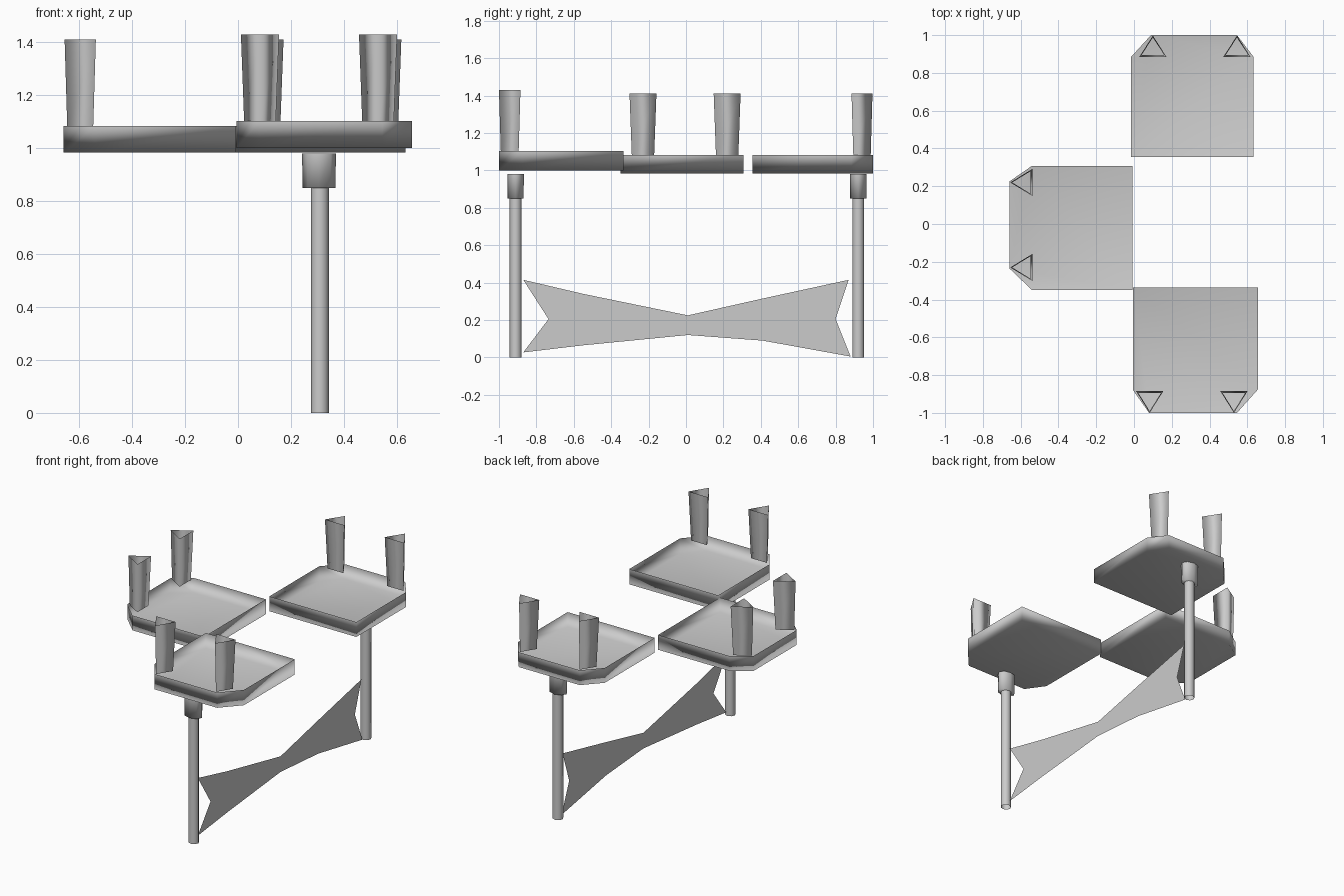
import bpy, math

if "Cube" in bpy.data.objects:
    bpy.data.objects.remove(bpy.data.objects["Cube"])


def mesh_object(name, verts, faces, smooth=False):
    me = bpy.data.meshes.new(name)
    me.from_pydata(verts, [], faces)
    me.update()
    for p in me.polygons:
        p.use_smooth = smooth
    ob = bpy.data.objects.new(name, me)
    bpy.context.collection.objects.link(ob)
    return ob


def loft(name, low, high, z0, z1, floor=False):
    # joins two counter-clockwise outlines, optionally closing the bottom
    n = len(low)
    verts = [(x, y, z0) for x, y in low] + [(x, y, z1) for x, y in high]
    faces = [(i, (i + 1) % n, n + (i + 1) % n, n + i) for i in range(n)]
    if floor:
        faces.append(tuple(range(n - 1, -1, -1)))
    return mesh_object(name, verts, faces, smooth=True)


def ellipse(cx, cy, rx, ry, n=8):
    return [(cx + rx * math.cos(2 * math.pi * i / n),
             cy + ry * math.sin(2 * math.pi * i / n)) for i in range(n)]


def post(name, tri, z0, z1):
    # open three-sided tube, narrower at the foot
    cx = (min(p[0] for p in tri) + max(p[0] for p in tri)) / 2
    cy = (min(p[1] for p in tri) + max(p[1] for p in tri)) / 2
    low = [(cx + (x - cx) * 0.83, cy + (y - cy) * 0.83) for x, y in tri]
    loft(name, low, tri, z0, z1)


# Open seat trays with two clipped outer corners
seats = {
    "front": ([(-0.005, -0.335), (-0.005, -0.88), (0.08, -1), (0.545, -1),
               (0.657, -0.875), (0.657, -0.335)], 1.0, 1.103),
    "back": ([(-0.015, 0.355), (0.633, 0.355), (0.633, 0.885), (0.545, 1),
              (0.09, 1), (-0.015, 0.885)], 0.983, 1.083),
    "left": ([(-0.008, -0.35), (-0.008, 0.308), (-0.54, 0.308), (-0.66, 0.225),
              (-0.66, -0.235), (-0.54, -0.35)], 0.983, 1.083),
}
for name, (outline, z0, z1) in seats.items():
    tray = loft(name + "_seat", outline, outline, z0, z1, floor=True)
    # keep the floor shading even and the walls soft
    mod = tray.modifiers.new("even_shading", "WEIGHTED_NORMAL")
    mod.mode = "FACE_AREA"

# Pairs of triangular posts on the outer edge of each seat
for i, x in enumerate((0.083, 0.529)):
    post(f"front_post_{i + 1}", [(x, -1), (x + 0.072, -0.885), (x - 0.072, -0.885)], 1.1, 1.43)
for i, x in enumerate((0.1, 0.545)):
    post(f"back_post_{i + 1}", [(x, 0.997), (x - 0.072, 0.885), (x + 0.072, 0.885)], 1.08, 1.41)
for i, y in enumerate((0.22, -0.23)):
    post(f"left_post_{i + 1}", [(-0.655, y), (-0.537, y - 0.072), (-0.537, y + 0.072)], 1.08, 1.41)

# Legs with wider oval collars under the front and back seats
for side, y in (("front", -0.911), ("back", 0.921)):
    shaft = ellipse(0.309, y, 0.034, 0.032)
    loft(side + "_leg", shaft, shaft, 0, 0.85)
    loft(side + "_collar", ellipse(0.306, y, 0.062, 0.043),
         ellipse(0.306, y, 0.064, 0.044), 0.85, 0.98, floor=True)

# Flat waisted panel between the legs
top = [(-0.87, 0.415), (-0.55, 0.34), (0.01, 0.225), (0.41, 0.315), (0.87, 0.415)]
bottom = [(-0.87, 0.027), (-0.55, 0.065), (0.01, 0.12), (0.41, 0.09), (0.88, 0.005)]
notches = [(-0.735, 0.205), (0.8, 0.205)]
verts = [(0.31, y, z) for y, z in bottom + top + notches]
mesh_object("stretcher_panel", verts,
            [(0, 1, 10), (10, 1, 6), (10, 6, 5), (1, 2, 7, 6), (2, 3, 8, 7),
             (3, 4, 11), (3, 11, 8), (11, 9, 8)])
